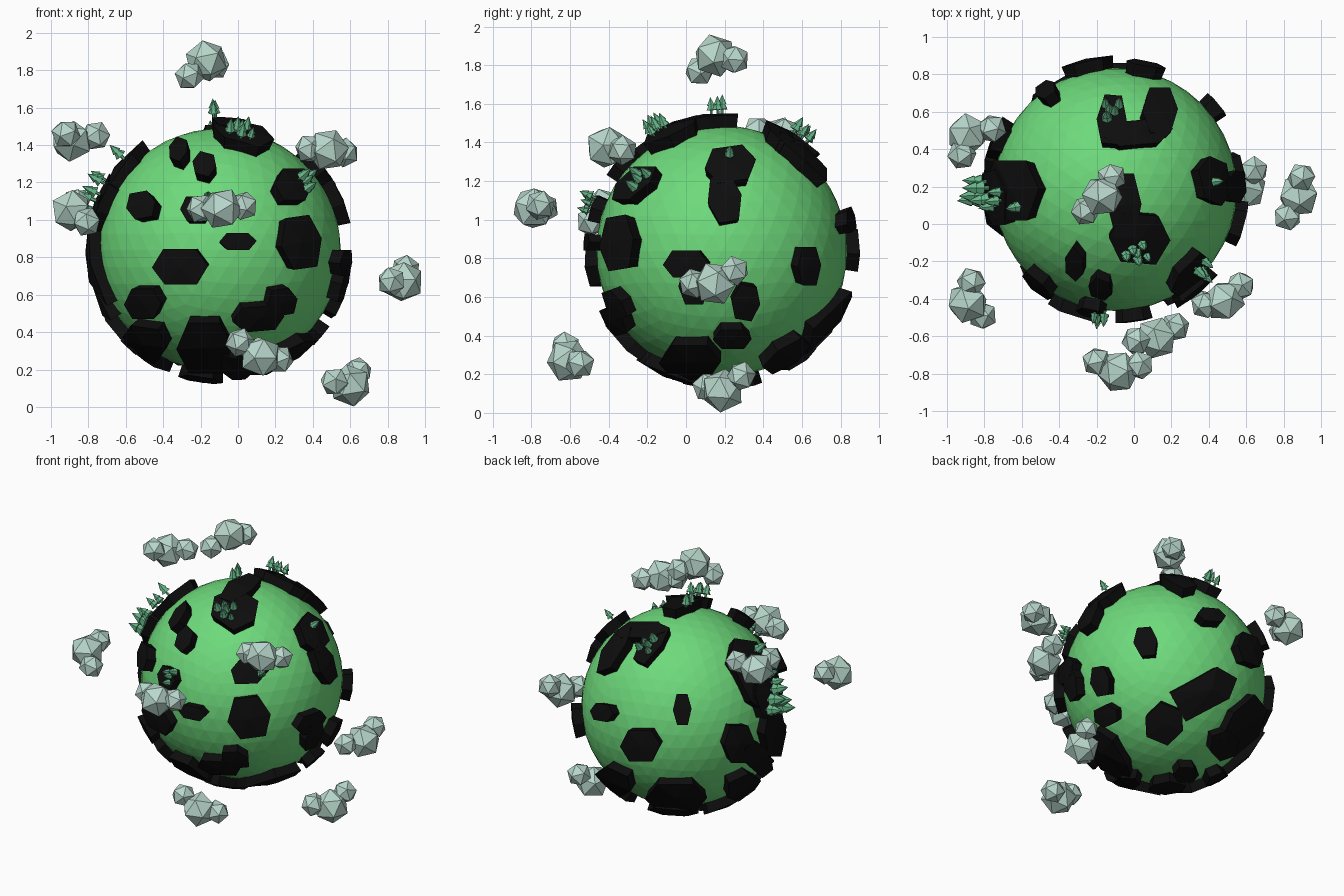
import bpy, bmesh, math, random
from mathutils import Vector, Matrix

random.seed(4)
C = Vector((-0.10, 0.185, 0.838))   # planet centre
R, TOP = 0.65, 0.717                # planet radius, plate radius


def material(name, rgb):
    m = bpy.data.materials.new(name)
    m.diffuse_color = (*rgb, 1)
    return m


GREEN = material("grass green", (0.155, 0.70, 0.20))
BLACK = material("plate black", (0.004, 0.004, 0.004))
CLOUD = material("pale cloud", (0.48, 0.68, 0.60))
TREE = material("tree green", (0.13, 0.45, 0.24))


def finish(bm, name, mat):
    bmesh.ops.recalc_face_normals(bm, faces=bm.faces)
    me = bpy.data.meshes.new(name)
    bm.to_mesh(me)
    bm.free()
    me.materials.append(mat)
    ob = bpy.data.objects.new(name, me)
    bpy.context.collection.objects.link(ob)
    return ob


# Planet
bm = bmesh.new()
bmesh.ops.create_icosphere(bm, subdivisions=4, radius=R, matrix=Matrix.Translation(C))
finish(bm, "planet", GREEN)


# Raised plates: flat hexagons seen from a direction, laid onto the sphere
def basis(cam, up=(0, 0, 1)):
    cam = Vector(cam).normalized()
    right = Vector(up).cross(cam).normalized()
    return right, cam.cross(right), cam


def angled(az, el):
    a, e = math.radians(az), math.radians(el)
    return basis((math.sin(a) * math.cos(e), -math.cos(a) * math.cos(e), math.sin(e)))


def plates(name, view, origin, specs):
    """specs: u, v, half width, half height, turn in degrees"""
    right, up, cam = view
    bm = bmesh.new()
    for u, v, w, h, turn in specs:
        t = math.radians(turn)
        pts = [(0, 0)] + [(w * x, h * y) for x, y in
                          ((1, 0.05), (0.55, 1), (-0.6, 1), (-1, -0.05), (-0.55, -1), (0.6, -1))]
        top, low = [], []
        for x, y in pts:
            a = u - origin[0] + x * math.cos(t) - y * math.sin(t)
            b = v - origin[1] + x * math.sin(t) + y * math.cos(t)
            d = math.sqrt(max(TOP ** 2 - a * a - b * b, 0))
            n = (right * a + up * b + cam * d).normalized()
            top.append(bm.verts.new(C + n * TOP))
            low.append(bm.verts.new(C + n * (R - 0.03)))
        for i in range(1, 7):
            j = i % 6 + 1
            bm.faces.new((top[0], top[i], top[j]))
            bm.faces.new((low[0], low[j], low[i]))
            bm.faces.new((top[i], low[i], low[j], top[j]))
    finish(bm, name, BLACK)


plates("front_plates", basis((0, -1, 0)), (C.x, C.z), [
    (-0.31, 0.75, 0.15, 0.095, 0), (-0.52, 1.08, 0.08, 0.07, 10),
    (-0.32, 1.38, 0.05, 0.06, -20), (-0.18, 1.30, 0.065, 0.06, -15),
    (0.0, 0.885, 0.10, 0.045, 0), (0.34, 0.88, 0.11, 0.14, 8),
    (-0.23, 1.06, 0.08, 0.065, 0), (0.30, 1.19, 0.10, 0.085, 0),
    (-0.51, 0.55, 0.10, 0.08, 0), (-0.51, 0.33, 0.13, 0.095, -8),
    (-0.18, 0.315, 0.15, 0.135, 0), (0.11, 0.47, 0.14, 0.065, 5),
    (0.24, 0.56, 0.08, 0.07, 10)])
plates("right_plates", basis((1, 0, 0)), (C.y, C.z), [
    (0.23, 1.29, 0.135, 0.09, 8), (0.20, 1.11, 0.09, 0.12, 10),
    (0.0, 0.77, 0.12, 0.07, 0), (0.04, 0.66, 0.08, 0.10, 0),
    (0.64, 0.76, 0.06, 0.10, 0), (0.31, 0.57, 0.075, 0.09, -10),
    (0.24, 0.38, 0.10, 0.05, 0), (0.02, 0.26, 0.16, 0.09, 0)])
plates("top_plates", basis((0, 0, 1), (0, 1, 0)), (C.x, C.y), [
    (-0.05, 0.10, 0.09, 0.17, 0), (0.03, -0.08, 0.165, 0.13, -5),
    (-0.12, 0.56, 0.08, 0.13, -5), (0.02, 0.49, 0.19, 0.065, 5),
    (0.14, 0.61, 0.095, 0.12, 0), (-0.66, 0.18, 0.15, 0.16, 0)])
plates("back_left_plates", angled(215, 25), (0, 0), [
    (-0.52, -0.045, 0.075, 0.055, -10), (0.0, -0.025, 0.06, 0.10, 0),
    (-0.27, -0.26, 0.13, 0.10, 0), (0.37, -0.25, 0.10, 0.12, 0),
    (0.50, -0.35, 0.08, 0.11, 30), (-0.45, -0.50, 0.13, 0.08, -25),
    (-0.04, -0.60, 0.20, 0.09, 0), (0.40, -0.54, 0.12, 0.08, 25),
    (0.60, -0.18, 0.07, 0.15, 0), (0.56, 0.08, 0.09, 0.16, 5)])
plates("back_right_low_plates", angled(145, -32), (0, 0), [
    (-0.04, -0.23, 0.13, 0.12, -20), (0.135, -0.56, 0.085, 0.05, 0),
    (0.37, -0.36, 0.10, 0.09, 20), (-0.23, -0.64, 0.08, 0.04, 0),
    (0.36, -0.60, 0.08, 0.05, 25)])
plates("bottom_plate", basis((0, 0, -1), (0, 1, 0)), (0, 0), [(0.10, -0.09, 0.12, 0.11, 0)])


# Clouds: three faceted balls each
CLOUDS = {
    "top": [(-0.17, 0.15, 1.85, 0.115), (-0.12, 0.25, 1.83, 0.08), (-0.26, 0.07, 1.77, 0.08)],
    "upper_left": [(-0.89, 0.48, 1.42, 0.115), (-0.76, 0.51, 1.45, 0.08), (-0.92, 0.37, 1.46, 0.08)],
    "left": [(-0.89, -0.42, 1.05, 0.115), (-0.81, -0.49, 0.99, 0.08), (-0.87, -0.31, 1.09, 0.08)],
    "upper_right": [(0.48, -0.41, 1.375, 0.115), (0.57, -0.33, 1.36, 0.08), (0.38, -0.43, 1.38, 0.08)],
    "front": [(-0.085, -0.79, 1.06, 0.115), (-0.20, -0.735, 1.06, 0.08), (0.03, -0.755, 1.075, 0.08)],
    "right": [(0.88, 0.15, 0.67, 0.115), (0.895, 0.25, 0.735, 0.08), (0.82, 0.04, 0.67, 0.08)],
    "lower_right": [(0.60, 0.19, 0.115, 0.115), (0.64, 0.285, 0.19, 0.08), (0.515, 0.11, 0.135, 0.08)],
    "lower_front": [(0.12, -0.61, 0.27, 0.115), (0.01, -0.625, 0.345, 0.08), (0.22, -0.55, 0.255, 0.08)],
}
for place, balls in CLOUDS.items():
    bm = bmesh.new()
    for x, y, z, r in balls:
        turn = Matrix.Rotation(random.uniform(0, 6), 4, Vector((random.random(), random.random(), 0.5)))
        bmesh.ops.create_icosphere(bm, subdivisions=1, radius=r,
                                   matrix=Matrix.Translation((x, y, z)) @ turn)
    finish(bm, "cloud_" + place, CLOUD)


# Trees: trunk and two stacked cones, standing on the plates
def tree(bm, direction, s):
    n = direction.normalized()
    place = Matrix.Translation(C + n * (TOP - 0.01)) @ n.to_track_quat('Z', 'Y').to_matrix().to_4x4()
    for r1, r2, z0, z1 in ((0.009, 0.009, 0, 0.05), (0.034, 0.012, 0.03, 0.07), (0.027, 0, 0.06, 0.115)):
        bmesh.ops.create_cone(bm, cap_ends=True, segments=6, radius1=r1 * s, radius2=r2 * s,
                              depth=(z1 - z0) * s,
                              matrix=place @ Matrix.Translation((0, 0, (z0 + z1) / 2 * s)))


GROVES = [  # direction, number, spread, scale
    ((-0.02, -0.02, 0.72), 3, 0.035, 0.95), ((0.11, -0.32, 0.61), 6, 0.065, 0.8),
    ((0.45, -0.42, 0.36), 4, 0.055, 0.85), ((-0.70, -0.03, 0.21), 5, 0.08, 1.35),
    ((-0.62, -0.06, 0.36), 3, 0.07, 1.0), ((-0.50, -0.09, 0.48), 1, 0, 0.9),
    ((0.52, 0.04, 0.49), 1, 0, 0.85), ((-0.09, -0.66, 0.24), 4, 0.05, 0.8),
    ((-0.03, 0.41, 0.58), 5, 0.06, 0.85)]
for k, (d, count, spread, s) in enumerate(GROVES):
    bm = bmesh.new()
    right, up, cam = basis(d, (0.1, 0.3, 1))
    for i in range(count):
        a = i * 2.4
        q = spread * math.sqrt(i / max(count - 1, 1))
        tree(bm, cam * 0.72 + right * q * math.cos(a) + up * q * math.sin(a),
             s * random.uniform(0.85, 1.1))
    finish(bm, f"trees_{k + 1}", TREE)
